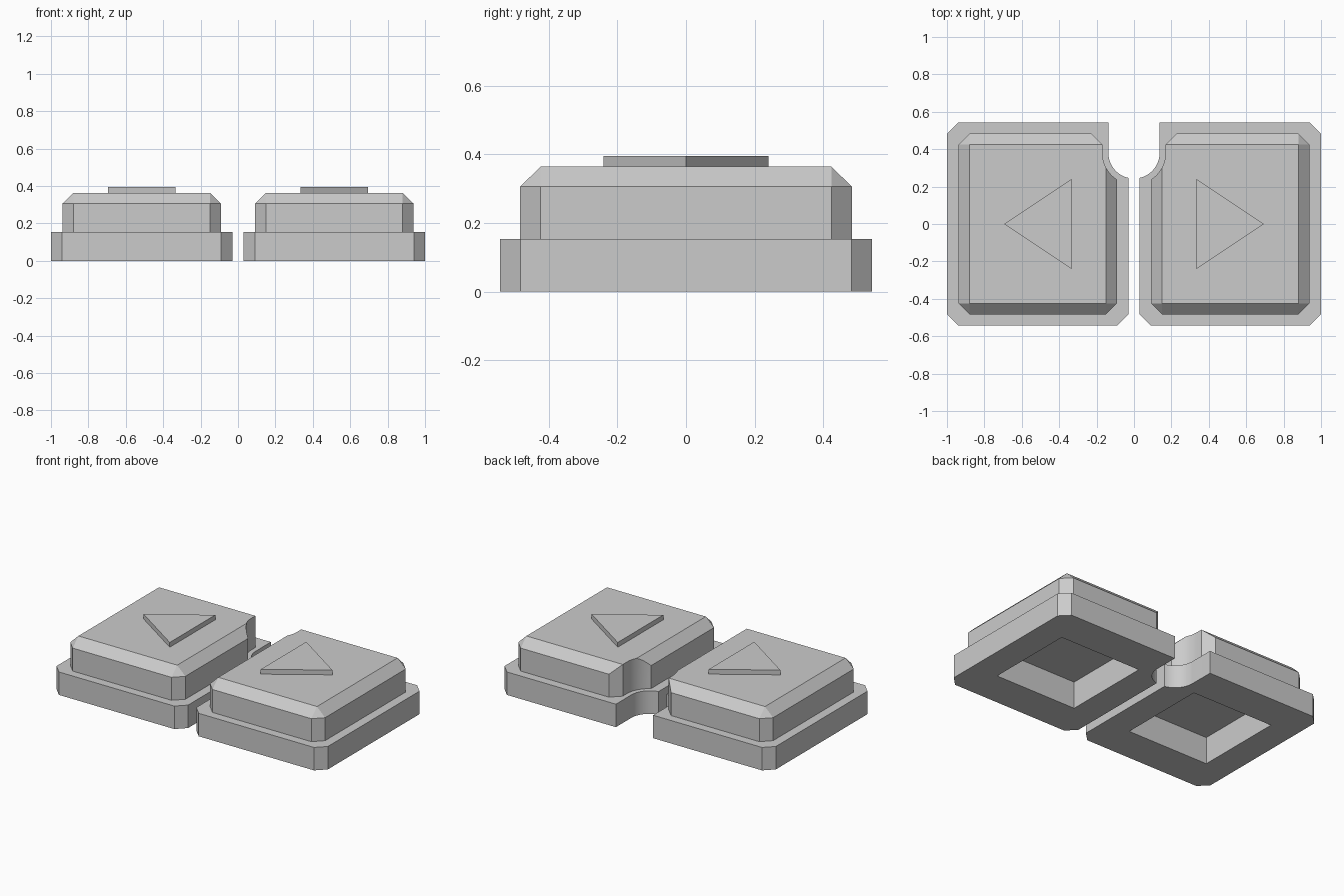
import bpy, bmesh, math

cube = bpy.data.objects.get("Cube")
if cube:
    bpy.data.objects.remove(cube, do_unlink=True)

grey = bpy.data.materials.new("light_grey")
grey.use_nodes = True
grey.diffuse_color = (0.6, 0.6, 0.6, 1)
grey.node_tree.nodes["Principled BSDF"].inputs["Base Color"].default_value = (0.6, 0.6, 0.6, 1)

MID_X = 0.515      # centre of one key
NOTCH_Y = 0.38     # centre of the round notch between the keys
CHAMFER = 0.06


def finish(bm, name):
    bmesh.ops.recalc_face_normals(bm, faces=bm.faces)
    mesh = bpy.data.meshes.new(name)
    bm.to_mesh(mesh)
    bm.free()
    mesh.materials.append(grey)
    obj = bpy.data.objects.new(name, mesh)
    bpy.context.collection.objects.link(obj)
    return obj


def prism(name, outline, z0, z1, side):
    """Extrude an outline upwards; side = -1 mirrors it."""
    bm = bmesh.new()
    face = bm.faces.new([bm.verts.new((side * x, y, z0)) for x, y in outline])
    top = bmesh.ops.extrude_face_region(bm, geom=[face])["geom"]
    verts = [v for v in top if isinstance(v, bmesh.types.BMVert)]
    bmesh.ops.translate(bm, verts=verts, vec=(0, 0, z1 - z0))
    return finish(bm, name)


def rectangle(hx, hy):
    return [(MID_X + sx * hx, sy * hy) for sx, sy in ((-1, -1), (1, -1), (1, 1), (-1, 1))]


def chamfered(hx, hy):
    c = CHAMFER
    pts = [(-hx + c, -hy), (hx - c, -hy), (hx, -hy + c), (hx, hy - c),
           (hx - c, hy), (-hx + c, hy), (-hx, hy - c), (-hx, -hy + c)]
    return [(MID_X + x, y) for x, y in pts]


def notch(radius, end):
    """Round-bottomed slot, open to the back through the end points."""
    arc = [(radius * math.cos(a), NOTCH_Y + radius * math.sin(a))
           for a in (-math.pi + math.pi * i / 32 for i in range(33))]
    return arc + end + [(-radius, 0.7)]


def cut(obj, cutter):
    cutter.hide_render = True
    mod = obj.modifiers.new("cut", 'BOOLEAN')
    mod.operation = 'DIFFERENCE'
    mod.solver = 'EXACT'
    mod.object = cutter
    bpy.context.view_layer.objects.active = obj
    bpy.ops.object.modifier_apply(modifier=mod.name)
    bpy.data.objects.remove(cutter, do_unlink=True)


def smooth(obj):
    bpy.ops.object.select_all(action='DESELECT')
    obj.select_set(True)
    bpy.context.view_layer.objects.active = obj
    bpy.ops.object.shade_smooth_by_angle(angle=math.radians(20))


for side, label in ((1, "left"), (-1, "right")):
    # Wide base plate, notched at the inner back corner
    base = prism(label + "_key_base", chamfered(0.485, 0.542), 0, 0.153, side)
    cut(base, prism("base_notch", notch(0.137, [(0.137, 0.7)]), -0.1, 0.5, side))

    # Cap with a sloping rim, hulled from two outlines and a top rectangle
    bm = bmesh.new()
    rim = chamfered(0.424, 0.484)
    levels = [(rim, 0.153), (rim, 0.306), (rectangle(0.364, 0.424), 0.364)]
    for outline, z in levels:
        for x, y in outline:
            bm.verts.new((side * x, y, z))
    bmesh.ops.convex_hull(bm, input=bm.verts)
    bmesh.ops.dissolve_limit(bm, angle_limit=0.01, verts=bm.verts, edges=bm.edges)
    cap = finish(bm, label + "_key_cap")
    slot_end = [(0.169, 0.424), (0.329, 0.584), (0.329, 0.7)]
    cut(cap, prism("cap_notch", notch(0.169, slot_end), -0.1, 0.5, side))

    # Square socket underneath
    for part in (base, cap):
        cut(part, prism("socket", rectangle(0.3, 0.3), -0.1, 0.18, side))
        smooth(part)

    # Raised arrow pointing outwards
    prism(label + "_arrow", [(0.335, -0.24), (0.695, 0), (0.335, 0.24)], 0.36, 0.396, side)
